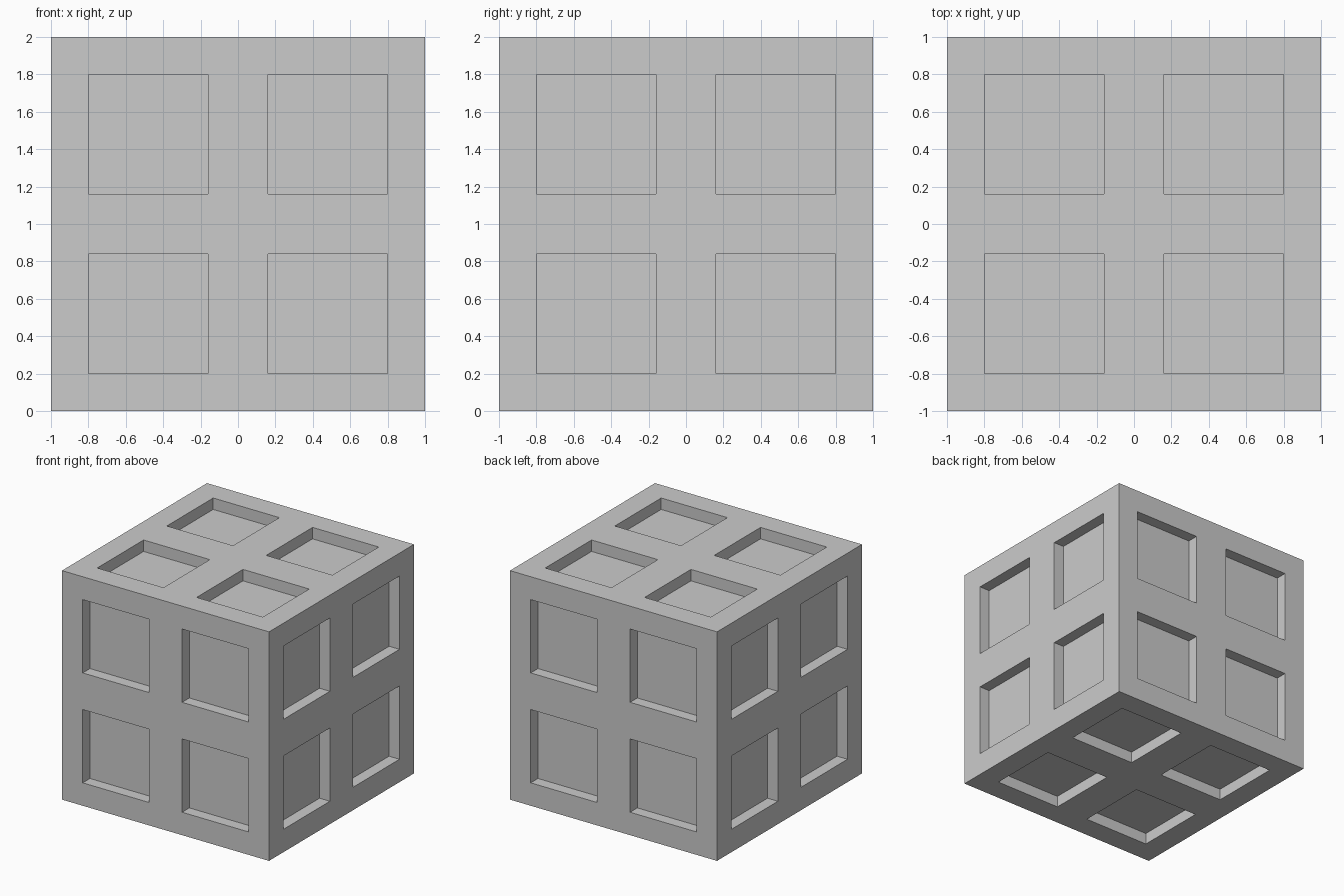
import bpy, bmesh
from mathutils import Vector

if "Cube" in bpy.data.objects:
    bpy.data.objects.remove(bpy.data.objects["Cube"])

INNER, OUTER, DEPTH = 0.16, 0.80, 0.10

# Solid cube body
bm = bmesh.new()
bmesh.ops.create_cube(bm, size=2)

# Score every side along the pocket borders
for axis in range(3):
    for d in (-OUTER, -INNER, INNER, OUTER):
        n = Vector((0, 0, 0))
        n[axis] = 1
        bmesh.ops.bisect_plane(bm, geom=bm.verts[:] + bm.edges[:] + bm.faces[:],
                               plane_co=n * d, plane_no=n)
bm.normal_update()


def is_pocket(face):
    c = sorted(abs(v) for v in face.calc_center_median())
    return all(INNER < v < OUTER for v in c[:2])


# Sink four square pockets into each of the six sides
pockets = [f for f in bm.faces if is_pocket(f)]
for f in bmesh.ops.extrude_discrete_faces(bm, faces=pockets)["faces"]:
    bmesh.ops.translate(bm, verts=f.verts[:], vec=f.normal * -DEPTH)

# Stand the cube on the ground
bmesh.ops.translate(bm, verts=bm.verts[:], vec=(0, 0, 1))
bmesh.ops.recalc_face_normals(bm, faces=bm.faces[:])

mesh = bpy.data.meshes.new("pocketed_cube")
bm.to_mesh(mesh)
bm.free()
bpy.context.collection.objects.link(bpy.data.objects.new("pocketed_cube", mesh))
